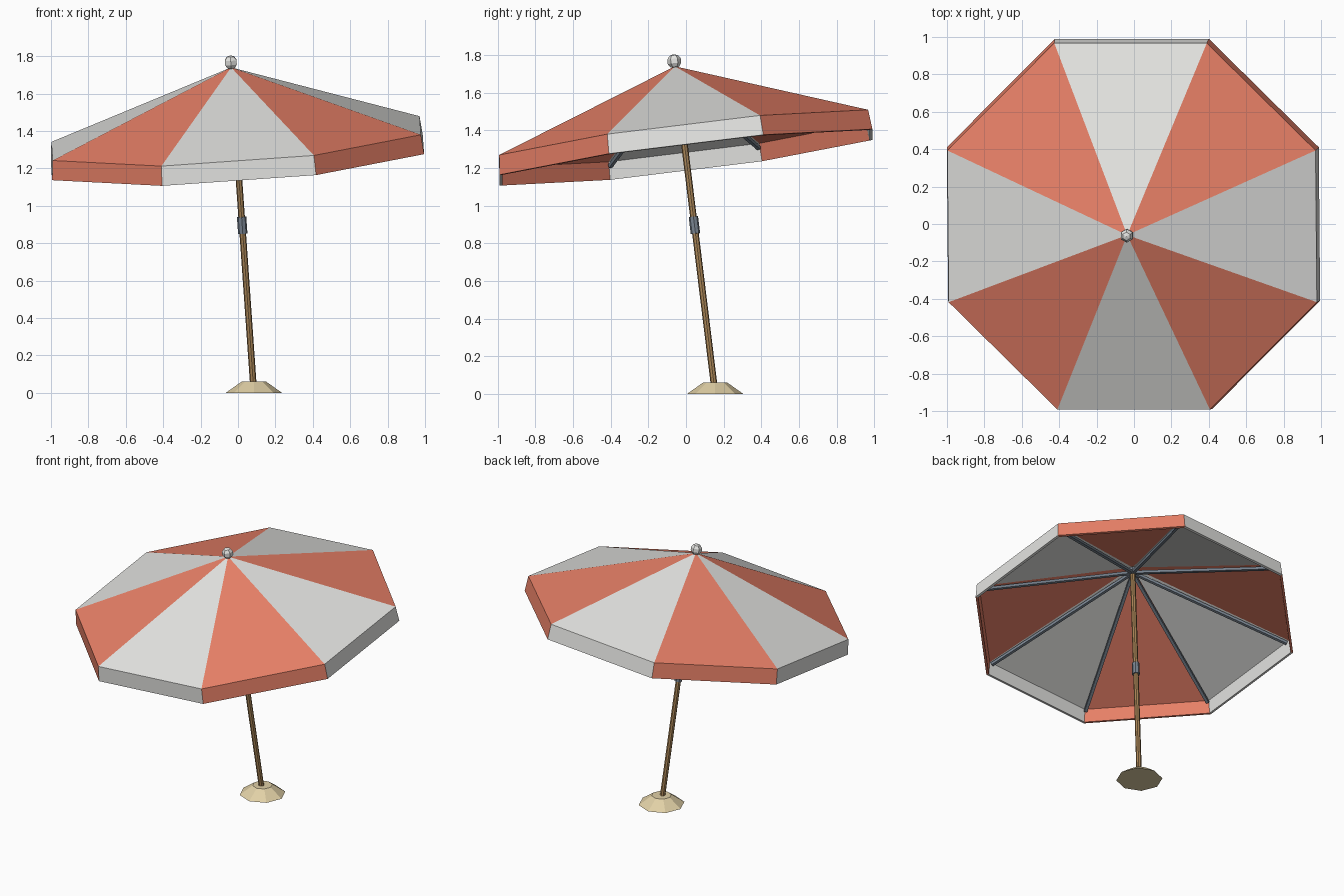
import bpy, bmesh, math
from mathutils import Vector, Matrix, Euler

if "Cube" in bpy.data.objects:
    bpy.data.objects.remove(bpy.data.objects["Cube"])

BASE = Vector((0.085, 0.155, 0))
TILT = Matrix.Translation(BASE) @ Euler((math.radians(7), math.radians(-4), 0)).to_matrix().to_4x4()
RIM_R, HEM_R = 1.068, 1.079
RIM_Z, HEM_Z, APEX_Z = 1.374, 1.269, 1.757


def material(name, rgb):
    m = bpy.data.materials.new(name)
    m.diffuse_color = (*rgb, 1)
    m.use_nodes = True
    m.node_tree.nodes["Principled BSDF"].inputs["Base Color"].default_value = m.diffuse_color
    return m


coral = material("coral fabric", (0.80, 0.215, 0.135))
white = material("off white", (0.77, 0.77, 0.75))
wood = material("wood", (0.40, 0.235, 0.095))
metal = material("blue grey metal", (0.19, 0.23, 0.28))
sand = material("sand", (0.75, 0.63, 0.38))


def make(name, bm, mats, matrix):
    me = bpy.data.meshes.new(name)
    bm.to_mesh(me)
    bm.free()
    ob = bpy.data.objects.new(name, me)
    for m in mats:
        me.materials.append(m)
    ob.matrix_world = matrix
    bpy.context.collection.objects.link(ob)
    return ob


def tube(name, p0, p1, r0, r1, sides, mat, matrix=TILT, spin=0.0):
    """Straight tapered prism between two points."""
    p0, p1 = Vector(p0), Vector(p1)
    d = p1 - p0
    bm = bmesh.new()
    bmesh.ops.create_cone(bm, cap_ends=True, segments=sides, radius1=r0, radius2=r1, depth=d.length)
    rot = d.to_track_quat('Z', 'Y').to_matrix().to_4x4()
    bm.transform(Matrix.Translation((p0 + p1) / 2) @ rot @ Matrix.Rotation(spin, 4, 'Z'))
    return make(name, bm, [mat], matrix)


def corner(i, r, z):
    a = math.radians(22.5 + 45 * i)
    return Vector((r * math.cos(a), r * math.sin(a), z))


# canopy: eight sloped panels with a slightly flared valance, alternating colours
bm = bmesh.new()
apex = bm.verts.new((0, 0, APEX_Z))
rim = [bm.verts.new(corner(i, RIM_R, RIM_Z)) for i in range(8)]
hem = [bm.verts.new(corner(i, HEM_R, HEM_Z)) for i in range(8)]
for i in range(8):
    j = (i + 1) % 8
    for vs in ((apex, rim[i], rim[j]), (rim[i], hem[i], hem[j], rim[j])):
        bm.faces.new(vs).material_index = i % 2
bm.normal_update()
canopy = make("canopy", bm, [coral, white], TILT)
sol = canopy.modifiers.new("thickness", 'SOLIDIFY')
sol.thickness = 0.016
sol.offset = -1
sol.use_even_offset = True

# ribs under each seam
for i in range(8):
    tube(f"rib_{i + 1}", (0, 0, APEX_Z - 0.06), corner(i, RIM_R - 0.03, RIM_Z - 0.036),
         0.014, 0.014, 4, metal, spin=math.pi / 4)

# pole, sliding collar and hub
tube("pole", (0, 0, 0.002), (0, 0, APEX_Z - 0.01), 0.0175, 0.0175, 8, wood)
tube("collar", (0, 0, 0.86), (0, 0, 0.95), 0.025, 0.025, 8, metal)
tube("hub", (0, 0, APEX_Z - 0.08), (0, 0, APEX_Z - 0.03), 0.025, 0.025, 8, metal)

# finial ball
bm = bmesh.new()
bmesh.ops.create_uvsphere(bm, u_segments=6, v_segments=5, radius=0.038)
make("finial", bm, [white], TILT @ Matrix.Translation((0, 0, 1.784)))

# sand coloured foot
tube("foot", (0, 0, 0), (0, 0, 0.06), 0.15, 0.065, 8, sand, Matrix.Translation(BASE))
